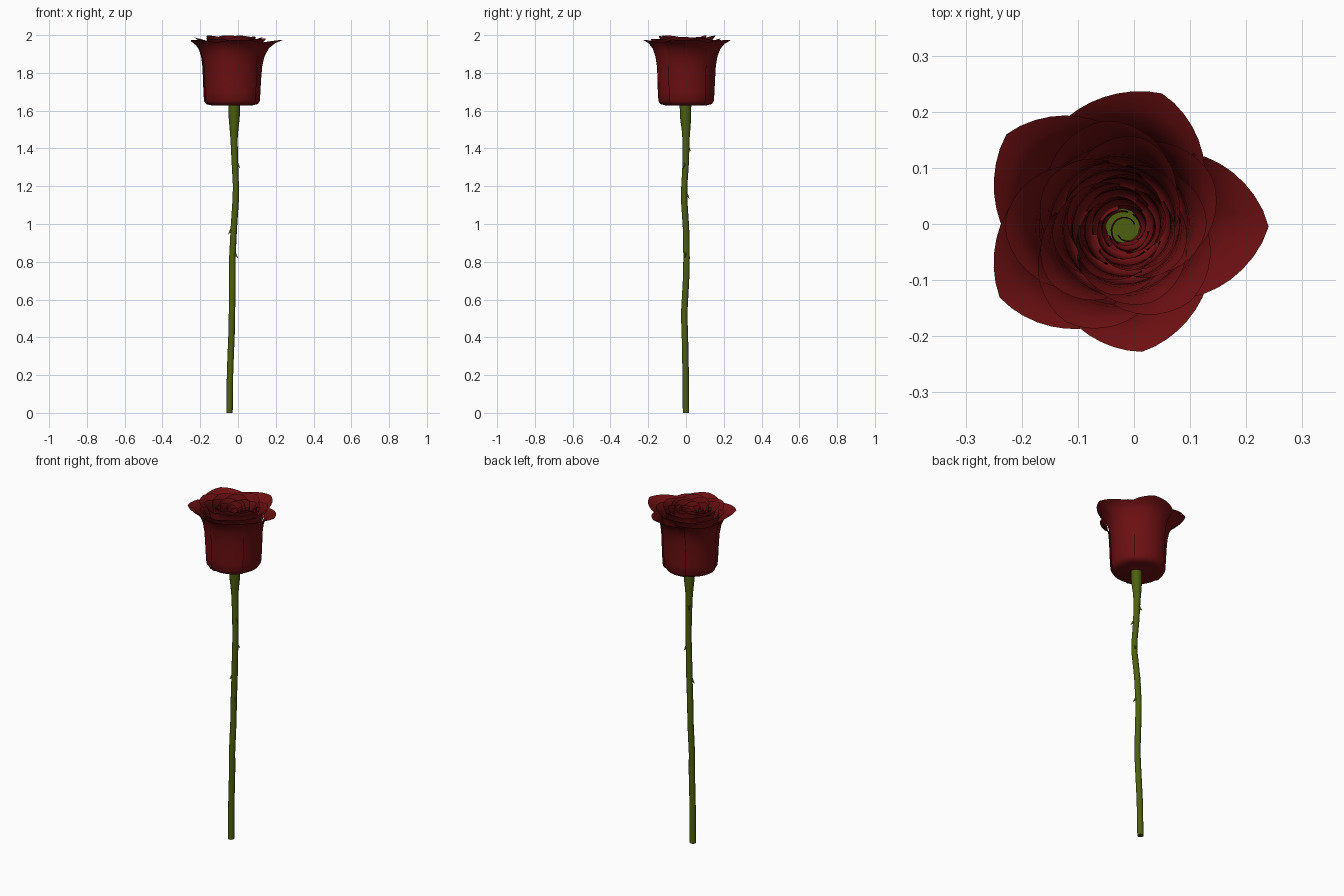
import bpy, bmesh, random
from math import sin, cos, radians, pi
from mathutils import Vector

random.seed(4)
if "Cube" in bpy.data.objects:
    bpy.data.objects.remove(bpy.data.objects["Cube"])


def material(name, rgb):
    m = bpy.data.materials.new(name)
    m.use_nodes = True
    m.diffuse_color = (*rgb, 1)
    m.node_tree.nodes["Principled BSDF"].inputs["Base Color"].default_value = (*rgb, 1)
    return m


red = material("deep red", (0.15, 0.005, 0.006))
green = material("stem green", (0.075, 0.115, 0.005))


def finish(name, bm, mat, angle=50):
    me = bpy.data.meshes.new(name)
    bm.to_mesh(me)
    bm.free()
    me.materials.append(mat)
    ob = bpy.data.objects.new(name, me)
    bpy.context.collection.objects.link(ob)
    bpy.context.view_layer.objects.active = ob
    ob.select_set(True)
    bpy.ops.object.shade_smooth_by_angle(angle=radians(angle))
    ob.select_set(False)
    return ob


def skin(bm, rows, closed=False):
    """Quads between successive rows of points."""
    vs = [[bm.verts.new(p) for p in row] for row in rows]
    n = len(vs[0])
    for a, b in zip(vs, vs[1:]):
        for i in range(n if closed else n - 1):
            j = (i + 1) % n
            bm.faces.new((a[i], a[j], b[j], b[i]))
    return vs


# Petal side profile: height fraction, radius as a share of the body, flare share
PROFILE = [(0.01, 0.2, 0), (0, 0.72, 0), (0.02, 0.9, 0), (0.07, 0.97, 0),
           (0.2, 0.99, 0), (0.4, 1, 0.02), (0.6, 1, 0.07), (0.75, 1, 0.17),
           (0.87, 1, 0.36), (0.95, 1, 0.64), (1, 1, 1)]


def petal(name, centre, angle, half, body, tip, edges, top, drop, twist, power):
    """Cupped petal wrapped round the centre, with a pointed flared rim."""
    steps = 14
    rows = []
    for h, share, flare in PROFILE:
        row = []
        for i in range(steps + 1):
            u = 2 * i / steps - 1
            a = radians(angle + half * u)
            edge = edges[0] if u < 0 else edges[1]
            rim = tip + (edge - tip) * abs(u) ** power
            r = body * share + (rim - body) * flare + twist * u * min(1, share)
            z = 1.628 + h * (top - drop * abs(u) ** 1.8 - 1.628)
            row.append((centre + r * cos(a), r * sin(a) - (centre + 0.03) * 0.6, z))
        rows.append(row)
    bm = bmesh.new()
    skin(bm, rows)
    finish(name, bm, red)


# Outer petals: angle, tip radius, rim radius at each edge
OUTER = [(-1, 0.27, 0.19, 0.18), (71, 0.246, 0.18, 0.205), (141, 0.254, 0.185, 0.195),
         (212, 0.247, 0.195, 0.185), (281, 0.232, 0.185, 0.19)]
for k, (ang, tip, e0, e1) in enumerate(OUTER):
    petal(f"outer_petal_{k + 1}", -0.03, ang, 44, 0.15, tip, (e0, e1),
          1.975, 0.02, 0.005, 1.15)

# Inner rings: count, body radius, tip radius, edge radius, top, half width
RINGS = [(5, 0.136, 0.195, 0.15, 1.985, 46), (5, 0.118, 0.155, 0.122, 1.995, 48),
         (5, 0.1, 0.122, 0.1, 1.995, 48), (4, 0.083, 0.097, 0.08, 1.992, 58),
         (4, 0.067, 0.076, 0.063, 1.985, 58), (3, 0.052, 0.057, 0.048, 1.98, 75),
         (3, 0.038, 0.04, 0.034, 1.975, 75), (2, 0.025, 0.025, 0.022, 1.965, 105)]
for ring, (count, body, tip, edge, top, half) in enumerate(RINGS):
    for k in range(count):
        ang = 30 + ring * 41 + k * 360 / count + random.uniform(-7, 7)
        petal(f"inner_petal_{ring + 1}_{k + 1}", -0.028 + ring * 0.002, ang, half, body,
              tip * random.uniform(0.95, 1.06), (edge, edge),
              top + random.uniform(-0.008, 0.005), 0.03, 0.006, 1.5)

# Stem centre line: x, y, z, radius
PATH = [(-0.045, 0, 0, 0.017), (-0.042, -0.002, 0.22, 0.017), (-0.034, -0.006, 0.42, 0.017),
        (-0.032, -0.01, 0.52, 0.017), (-0.03, 0, 0.7, 0.017), (-0.03, 0.003, 0.82, 0.017),
        (-0.022, 0, 0.98, 0.017), (-0.012, -0.01, 1.13, 0.017), (-0.011, -0.009, 1.2, 0.016),
        (-0.017, -0.001, 1.33, 0.017), (-0.021, 0, 1.45, 0.019), (-0.021, 0, 1.5, 0.023),
        (-0.02, -0.002, 1.56, 0.029), (-0.02, -0.003, 1.635, 0.031)]
SIDES = 12
bm = bmesh.new()
rings = skin(bm, [[(x + r * cos(2 * pi * i / SIDES), y + r * sin(2 * pi * i / SIDES), z)
                   for i in range(SIDES)] for x, y, z, r in PATH], closed=True)
bm.faces.new(rings[0][::-1])
bm.faces.new(rings[-1])
finish("stem", bm, green)


def stem_at(z):
    for a, b in zip(PATH, PATH[1:]):
        if a[2] <= z <= b[2]:
            return Vector(a[:3]).lerp(Vector(b[:3]), (z - a[2]) / (b[2] - a[2]))


# Thorns: height and direction, each a small spike hooked downward
for k, (z, ang) in enumerate([(1.41, 125), (1.32, -25), (1.16, 65), (0.97, 190), (0.845, -20)]):
    out = Vector((cos(radians(ang)), sin(radians(ang)), 0))
    side = Vector((-out.y, out.x, 0))
    base = stem_at(z) + out * 0.013
    rows = []
    for reach, fall, size in [(0, 0, 1), (0.008, -0.01, 0.55), (0.018, -0.026, 0.05)]:
        c = base + out * reach + Vector((0, 0, fall))
        rows.append([c + side * 0.007 * size * cos(t * pi / 3)
                     + Vector((0, 0, 0.016 * size * sin(t * pi / 3))) for t in range(6)])
    bm = bmesh.new()
    bm.faces.new(skin(bm, rows, closed=True)[-1])
    finish(f"thorn_{k + 1}", bm, green)
